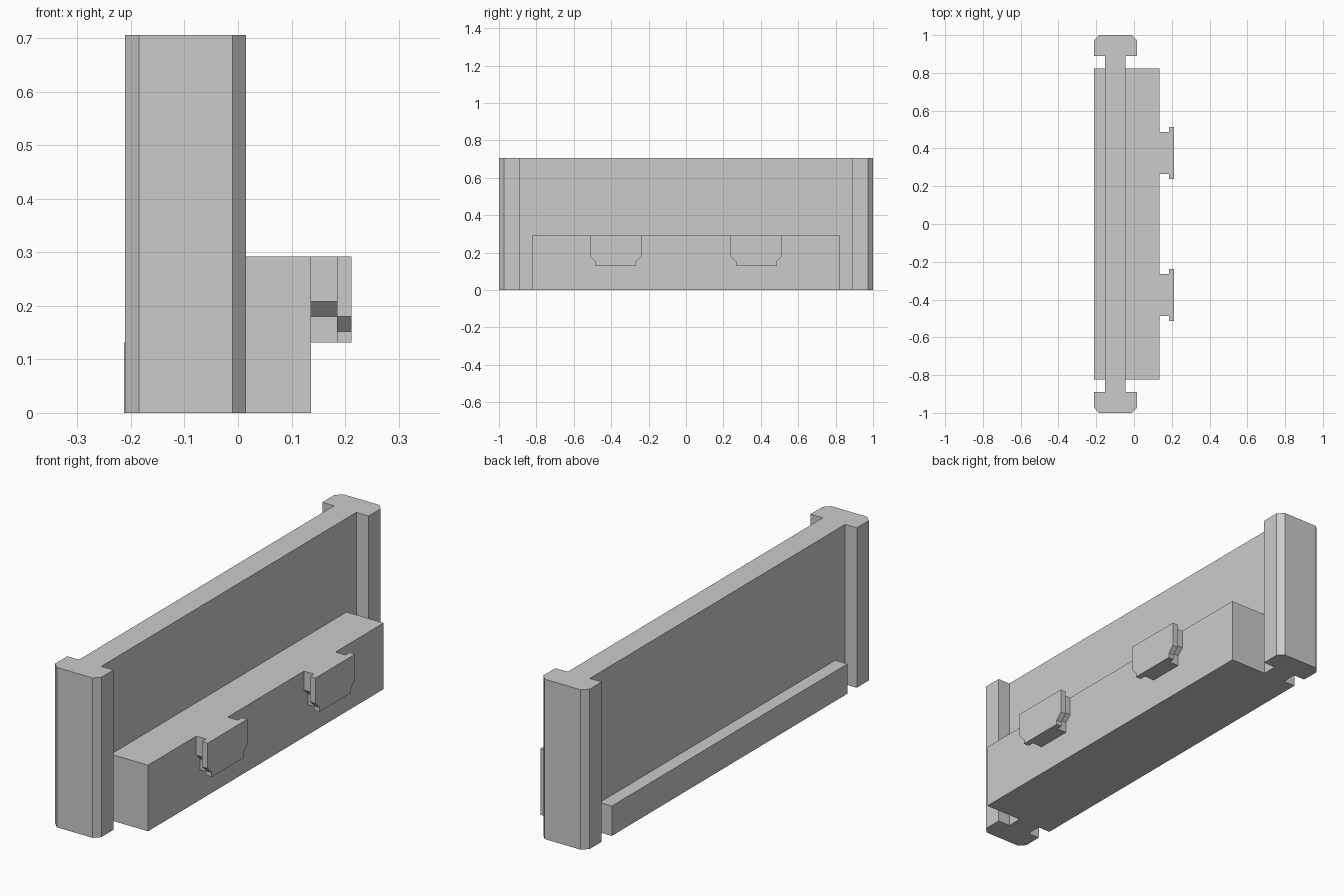
import bpy
import bmesh
from mathutils import Vector

cube = bpy.data.objects.get("Cube")
if cube:
    bpy.data.objects.remove(cube, do_unlink=True)

grey = bpy.data.materials.new("plain_grey")
grey.use_nodes = True
color = (0.6, 0.6, 0.6, 1)
grey.diffuse_color = color
grey.node_tree.nodes["Principled BSDF"].inputs["Base Color"].default_value = color


def extrude(name, points, direction):
    """Extrude a flat outline of 3D points into a solid."""
    bm = bmesh.new()
    face = bm.faces.new([bm.verts.new(p) for p in points])
    result = bmesh.ops.extrude_face_region(bm, geom=[face], use_keep_orig=True)
    moved = [v for v in result["geom"] if isinstance(v, bmesh.types.BMVert)]
    bmesh.ops.translate(bm, verts=moved, vec=Vector(direction))
    bmesh.ops.recalc_face_normals(bm, faces=bm.faces)
    mesh = bpy.data.meshes.new(name)
    bm.to_mesh(mesh)
    bm.free()
    mesh.materials.append(grey)
    obj = bpy.data.objects.new(name, mesh)
    bpy.context.collection.objects.link(obj)
    return obj


def slab(name, x0, x1, half_y, height):
    outline = [(x0, -half_y, 0), (x1, -half_y, 0), (x1, half_y, 0), (x0, half_y, 0)]
    return extrude(name, outline, (0, 0, height))


HEIGHT = 0.706
CLIP_TOP, CLIP_BOTTOM = 0.292, 0.132
WALL_BACK, WALL_FRONT = -0.154, -0.045

# Main wall and the ledges along both of its faces
slab("wall", WALL_BACK, WALL_FRONT, 0.89, HEIGHT)
slab("outer_ledge", WALL_FRONT, 0.136, 0.822, CLIP_TOP)
slab("inner_ledge", -0.213, WALL_BACK, 0.822, CLIP_BOTTOM)

# End posts with bevelled outer corners
post = [(-0.211, 0.89), (0.015, 0.89), (0.015, 0.974),
        (-0.01, 1), (-0.185, 1), (-0.211, 0.974)]
for side, label in ((-1, "front"), (1, "back")):
    extrude(label + "_post", [(x, side * y, 0) for x, y in post], (0, 0, HEIGHT))

# Hooks: a narrow stem carrying a wider plate, both tapered at the bottom
def hook_part(name, x0, x1, centre, half, shoulder):
    taper = 0.028
    side = [(half, CLIP_TOP), (half, shoulder),
            (half - taper, shoulder - taper), (half - taper, CLIP_BOTTOM)]
    outline = side + [(-y, z) for y, z in reversed(side)]
    extrude(name, [(x0, centre + y, z) for y, z in outline], (x1 - x0, 0, 0))


for centre, label in ((-0.376, "front"), (0.376, "back")):
    hook_part(label + "_hook_stem", 0.136, 0.185, centre, 0.11, 0.208)
    hook_part(label + "_hook_plate", 0.185, 0.212, centre, 0.138, 0.18)
